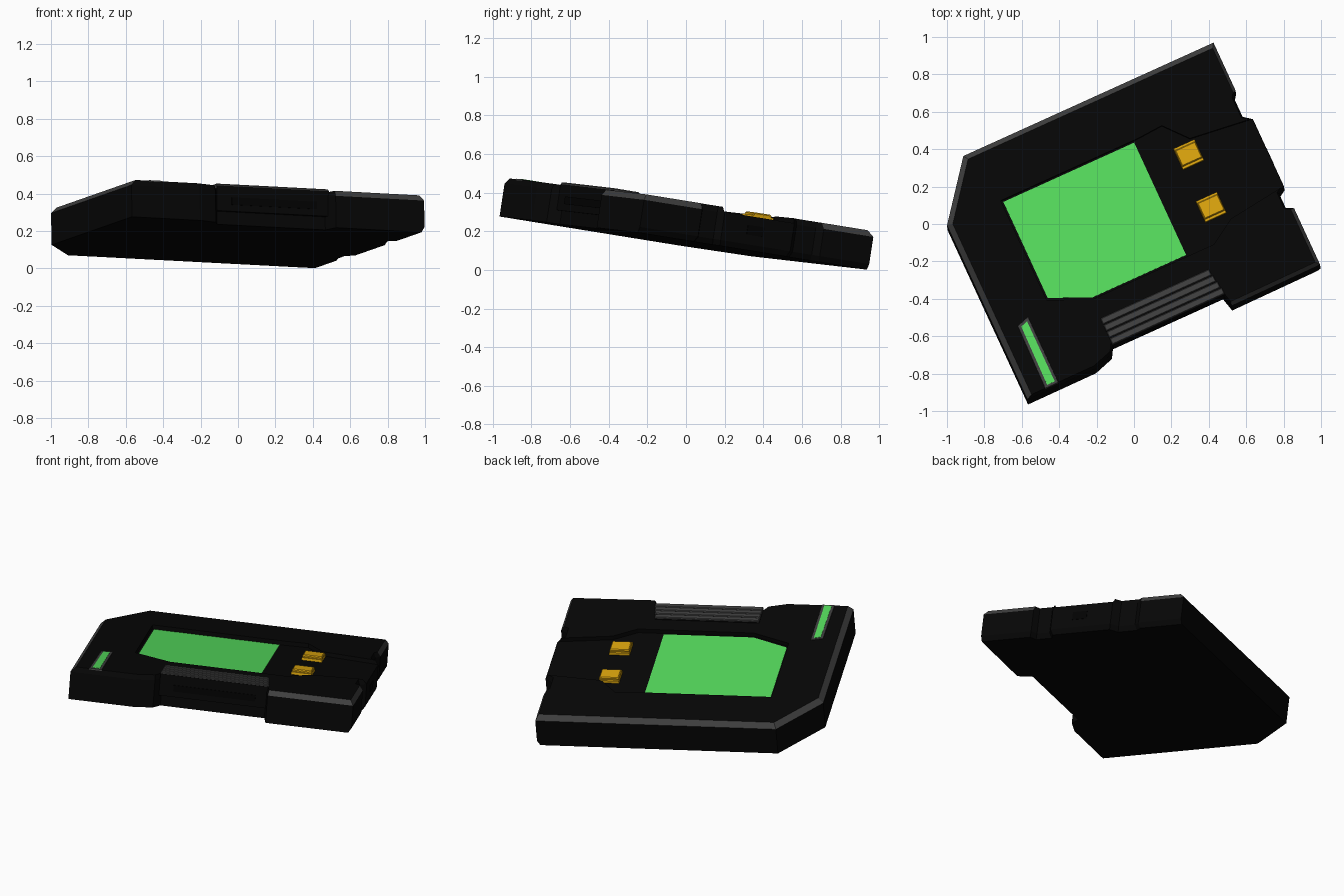
import bpy, bmesh
from mathutils import Matrix, Vector

if "Cube" in bpy.data.objects:
    bpy.data.objects.remove(bpy.data.objects["Cube"], do_unlink=True)


def material(name, rgb):
    m = bpy.data.materials.new(name)
    m.use_nodes = True
    m.diffuse_color = (*rgb, 1)
    m.node_tree.nodes["Principled BSDF"].inputs["Base Color"].default_value = (*rgb, 1)
    return m


BLACK = material("black casing", (0.002, 0.002, 0.002))
GREY = material("grey trim", (0.05, 0.05, 0.05))
GREEN = material("green display", (0.092, 0.72, 0.11))
AMBER = material("amber button", (0.71, 0.375, 0.004))
DARK = material("dark opening", (0.0005, 0.0005, 0.0005))

# Resting frame: the device lies turned and tilted
normal = Vector((-0.0173, 0.1535, 1)).normalized()
along = Vector((0.911, 0.413, -0.0476)).normalized()
across = normal.cross(along)
FRAME = Matrix.Translation((0, 0, 0.138)) @ Matrix((along, across, normal)).transposed().to_4x4()
TOP = 0.202
FLOOR = TOP - 0.026


def inset(points, widths):
    """Move every edge of a counter-clockwise outline inwards by its own width."""
    result = []
    for i, p in enumerate(points):
        before, after = Vector(points[i - 1]), Vector(points[(i + 1) % len(points)])
        p = Vector(p)
        e1, e2 = (p - before).normalized(), (after - p).normalized()
        n1, n2 = Vector((-e1.y, e1.x)), Vector((-e2.y, e2.x))
        d1, d2 = widths[i - 1], widths[i]
        det = n1.x * n2.y - n1.y * n2.x
        result.append(p + Vector((d1 * n2.y - d2 * n1.y, d2 * n1.x - d1 * n2.x)) / det)
    return result


def loft(name, points, levels, mats, trim=()):
    """Stack inset copies of an outline; trim lists edges coloured on the last band."""
    bm = bmesh.new()
    rings = []
    for height, widths in levels:
        if not isinstance(widths, (list, tuple)):
            widths = [widths] * len(points)
        rings.append([bm.verts.new((p.x, p.y, height)) for p in inset(points, widths)])
    bm.faces.new(rings[0][::-1])
    bm.faces.new(rings[-1])
    n = len(points)
    for k, (low, high) in enumerate(zip(rings, rings[1:])):
        for i in range(n):
            j = (i + 1) % n
            f = bm.faces.new((low[i], low[j], high[j], high[i]))
            f.material_index = int(k == len(rings) - 2 and i in trim)
    mesh = bpy.data.meshes.new(name)
    bm.to_mesh(mesh)
    bm.free()
    for m in mats:
        mesh.materials.append(m)
    obj = bpy.data.objects.new(name, mesh)
    bpy.context.collection.objects.link(obj)
    obj.matrix_world = FRAME
    return obj


def rect(u0, u1, v0, v1):
    return [(u0, v0), (u1, v0), (u1, v1), (u0, v1)]


def cut(target, cutter):
    """Carve the cutter out of the target and discard the cutter."""
    cutter.hide_render = True
    mod = target.modifiers.new("cut", "BOOLEAN")
    mod.operation, mod.object, mod.solver = "DIFFERENCE", cutter, "EXACT"
    bpy.context.view_layer.update()
    evaluated = target.evaluated_get(bpy.context.evaluated_depsgraph_get())
    carved = bpy.data.meshes.new_from_object(evaluated)
    target.modifiers.clear()
    target.data = carved
    bpy.data.objects.remove(cutter, do_unlink=True)


# Casing: corner point, top chamfer width, grey chamfer or not
casing = [
    (-0.92, -0.652, 0.012, False), (-0.52, -0.65, 0.012, False),
    (-0.41, -0.615, 0.008, False), (-0.375, -0.555, 0.005, False),
    (0.26, -0.555, 0.008, False), (0.283, -0.645, 0.018, True),
    (0.805, -0.64, 0.02, True), (0.805, -0.305, 0.01, False),
    (0.765, -0.285, 0.01, False), (0.765, -0.2, 0.01, False),
    (0.805, -0.175, 0.016, False), (0.805, 0.225, 0.01, False),
    (0.76, 0.26, 0.01, False), (0.76, 0.37, 0.01, False),
    (0.785, 0.405, 0.018, True), (0.785, 0.69, 0.03, True),
    (-0.685, 0.69, 0.03, True), (-0.92, 0.385, 0.03, True)]
under = [0.018 if 6 <= i <= 14 else 0 for i in range(len(casing))]
body = loft("casing", [c[:2] for c in casing],
            [(0, under), (0.03, 0), (TOP - 0.03, 0), (TOP, [c[2] for c in casing])],
            [BLACK, GREY], [i for i, c in enumerate(casing) if c[3]])

# Sunken deck that holds the screen and the buttons
deck = [(-0.605, -0.21), (-0.375, -0.308), (0.333, -0.308), (0.473, -0.22), (0.85, -0.17),
        (0.85, 0.22), (0.454, 0.267), (0.346, 0.393), (0.2, 0.383), (-0.605, 0.383)]
cut(body, loft("deck_cutter", deck, [(FLOOR, 0), (TOP + 0.05, 0)], [BLACK]))

# Main screen with one cut corner
screen = [(-0.373, -0.295), (0.175, -0.295), (0.175, 0.374), (-0.594, 0.374), (-0.594, -0.198)]
loft("screen", screen, [(FLOOR - 0.005, 0), (FLOOR + 0.003, 0)], [GREEN])

# Indicator light and its frame
lamp_frame = [(-0.812, -0.643), (-0.731, -0.643), (-0.731, -0.248), (-0.806, -0.272)]
loft("indicator_frame", lamp_frame,
     [(TOP - 0.005, 0), (TOP + 0.003, 0.003)], [GREY])
lamp = [(-0.793, -0.628), (-0.748, -0.628), (-0.748, -0.27), (-0.788, -0.284)]
loft("indicator_light", lamp, [(TOP, 0), (TOP + 0.005, 0)], [GREEN])

# Two push buttons, each with a flange and a raised cap
for label, u, v in (("back", 0.413, 0.193), ("front", 0.404, -0.116)):
    loft(label + "_button_flange", rect(u - 0.063, u + 0.063, v - 0.063, v + 0.063),
         [(FLOOR - 0.005, 0), (FLOOR + 0.016, 0.002)], [AMBER])
    loft(label + "_button_cap", rect(u - 0.06, u + 0.06, v - 0.048, v + 0.048),
         [(FLOOR, 0), (FLOOR + 0.024, 0), (FLOOR + 0.03, 0.005)], [AMBER])

# Raised finger grip with ribs
grip = [(-0.385, -0.58), (0.275, -0.58), (0.25, -0.418), (-0.388, -0.418)]
loft("grip_block", grip, [(0.07, 0), (TOP + 0.004, 0)], [BLACK])
for i in range(4):
    v = -0.577 + i * 0.04
    loft(f"grip_rib_{i + 1}", rect(-0.386, 0.274 - i * 0.007, v, v + 0.036),
         [(TOP - 0.01, 0), (TOP + 0.01, 0), (TOP + 0.015, 0.004)], [GREY])
loft("grip_slot", rect(-0.3, 0.2, -0.584, -0.579), [(0.105, 0), (0.145, 0)], [DARK])

# Socket in the end wall
loft("end_socket", rect(0.8, 0.808, -0.035, 0.06), [(0.08, 0), (0.13, 0)], [DARK])
